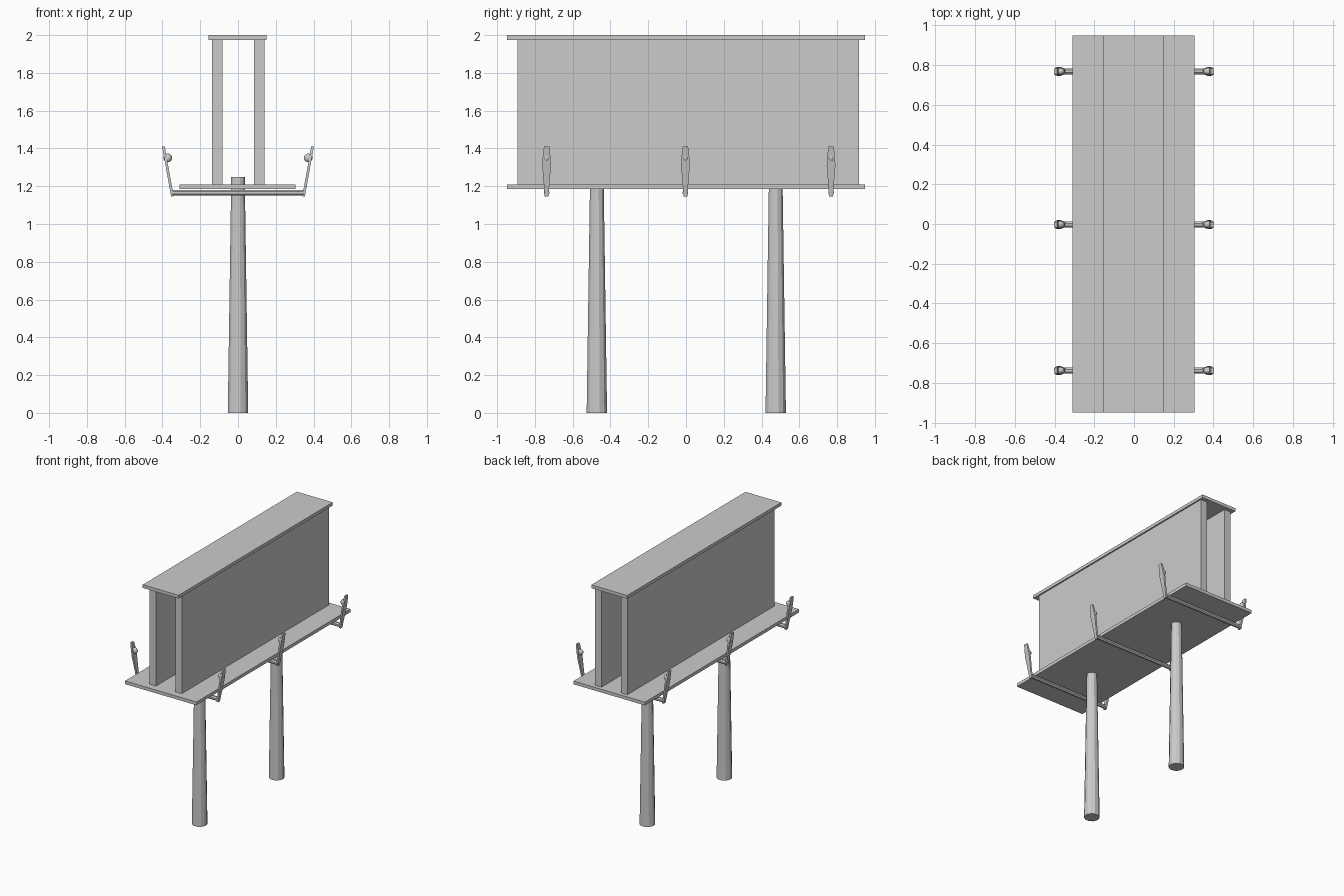
import bpy, bmesh, math

if "Cube" in bpy.data.objects:
    bpy.data.objects.remove(bpy.data.objects["Cube"])


def finish(name, bm, smooth=False):
    bmesh.ops.recalc_face_normals(bm, faces=bm.faces)
    me = bpy.data.meshes.new(name)
    bm.to_mesh(me)
    bm.free()
    for p in me.polygons:
        p.use_smooth = smooth
    ob = bpy.data.objects.new(name, me)
    bpy.context.collection.objects.link(ob)
    return ob


def box(name, lo, hi):
    bm = bmesh.new()
    bmesh.ops.create_cube(bm, size=1)
    for v in bm.verts:
        v.co = [(a + b) / 2 + c * (b - a) for a, b, c in zip(lo, hi, v.co)]
    return finish(name, bm)


def loft(name, rings):
    # joins rings of equal length and caps both ends
    bm = bmesh.new()
    vr = [[bm.verts.new(p) for p in r] for r in rings]
    n = len(rings[0])
    for a, b in zip(vr, vr[1:]):
        for i in range(n):
            j = (i + 1) % n
            bm.faces.new((a[i], a[j], b[j], b[i]))
    bm.faces.new(vr[0])
    bm.faces.new(vr[-1])
    return finish(name, bm)


def circle(n, r):
    return [(r * math.cos(2 * math.pi * (i + .5) / n),
             r * math.sin(2 * math.pi * (i + .5) / n)) for i in range(n)]


# Platform, roof and the two display panels
box("platform", (-.31, -.948, 1.185), (.305, .948, 1.21))
box("roof", (-.157, -.948, 1.975), (.152, .948, 2.0))
box("left_panel", (-.137, -.893, 1.21), (-.081, .917, 1.975))
box("right_panel", (.085, -.893, 1.21), (.141, .917, 1.975))

# Tapered support poles, passing through the platform
for k, y in enumerate((-.472, .475)):
    loft(f"pole_{k}", [[(a, y + b, z) for a, b in circle(12, r)]
                       for z, r in ((0, .056), (1.25, .037))])

# Lamp brackets: cross rod, upright arms and round lamps
ARM = ((1.145, .011), (1.20, .014), (1.25, .018), (1.31, .023),
       (1.36, .02), (1.41, .014))
for k, y in enumerate((-.738, -.003, .768)):
    loft(f"bracket_rod_{k}", [[(x, y + a, 1.165 + b) for a, b in circle(8, .016)]
                              for x in (-.35, .35)])
    for side, s in (("left", -1), ("right", 1)):
        rings = []
        for z, w in ARM:
            x = .347 + (z - 1.145) * .18
            rings.append([(s * (x + t), y + u, z) for t, u in
                          ((-.007, -w), (.007, -w), (.007, w), (-.007, w))])
        loft(f"{side}_arm_{k}", rings)
        bm = bmesh.new()
        bmesh.ops.create_uvsphere(bm, u_segments=12, v_segments=8, radius=.023)
        for v in bm.verts:
            v.co = (s * .372 + v.co.x, y + v.co.y * .8, 1.35 + v.co.z)
        finish(f"{side}_lamp_{k}", bm, True)
